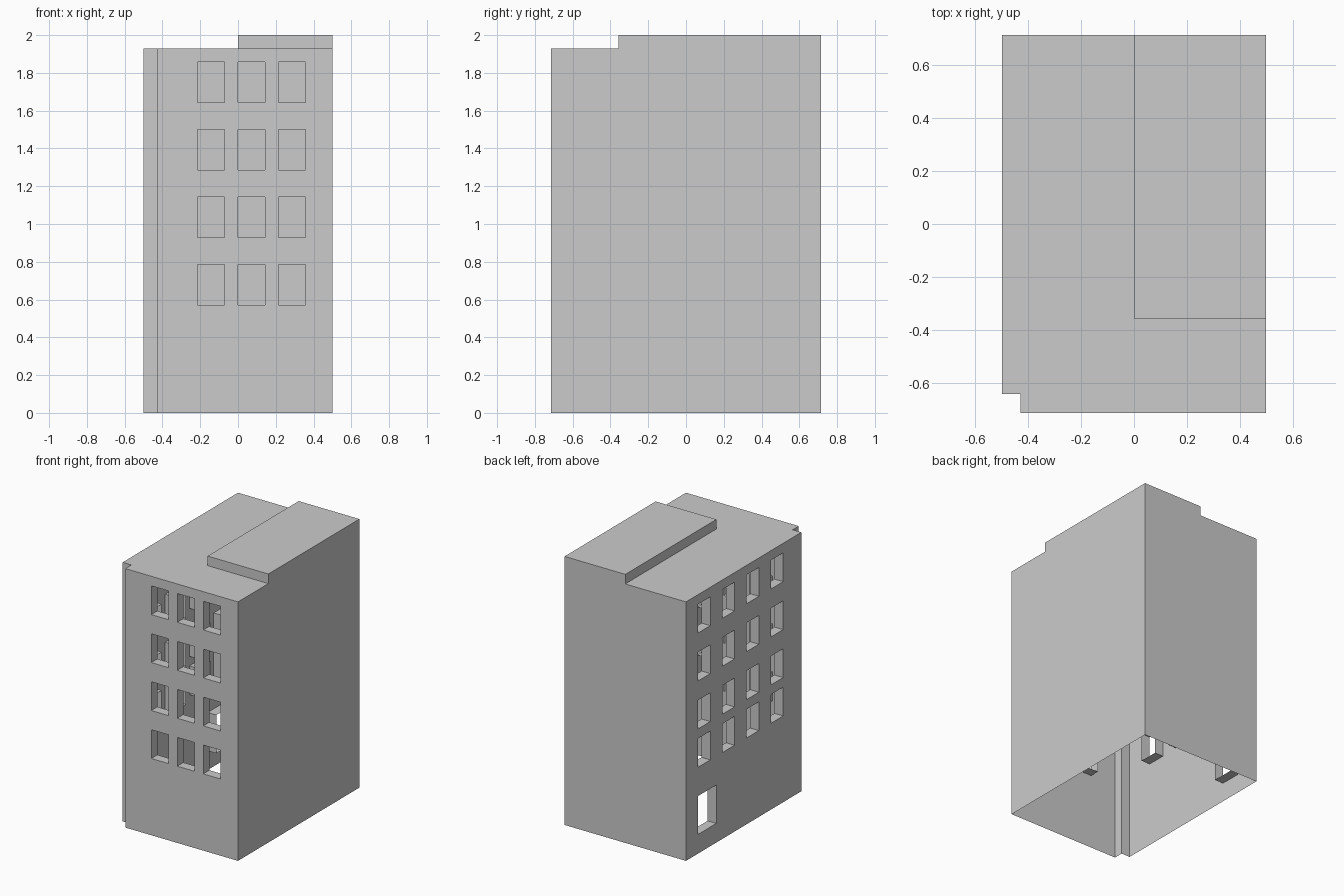
import bpy
import bmesh
from mathutils import Vector

if "Cube" in bpy.data.objects:
    bpy.data.objects.remove(bpy.data.objects["Cube"])

U = 1 / 14          # building module: 14 wide, 20 deep, 28 high
ROOF, TOP = 27, 28
Z = Vector((0, 0, 1))


def make_object(name, polygons):
    """Mesh from polygons given in module units."""
    bm = bmesh.new()
    for poly in polygons:
        bm.faces.new([bm.verts.new(Vector(p) * U) for p in poly])
    bmesh.ops.remove_doubles(bm, verts=bm.verts, dist=1e-5)
    mesh = bpy.data.meshes.new(name)
    bm.to_mesh(mesh)
    bm.free()
    obj = bpy.data.objects.new(name, mesh)
    bpy.context.collection.objects.link(obj)
    return obj


def window_wall(name, start, along, length, openings, depth=1):
    """Flat wall with rectangular openings (u0, u1, v0, v1) and reveals."""
    start, along = Vector(start), Vector(along)
    inward = Z.cross(along)

    def point(u, v, d=0):
        return start + along * u + Z * v + inward * d

    us = sorted({0, length, *[c for o in openings for c in o[:2]]})
    vs = sorted({0, ROOF, *[c for o in openings for c in o[2:]]})
    polys = []
    for u0, u1 in zip(us, us[1:]):
        for v0, v1 in zip(vs, vs[1:]):
            mu, mv = (u0 + u1) / 2, (v0 + v1) / 2
            if not any(a < mu < b and c < mv < d for a, b, c, d in openings):
                polys.append([point(u0, v0), point(u1, v0), point(u1, v1), point(u0, v1)])
    for a, b, c, d in openings:
        # reveals follow the wall grid so the edges weld cleanly
        ring = [(u, c) for u in us if a <= u < b] + [(b, v) for v in vs if c <= v < d]
        ring += [(u, d) for u in reversed(us) if a < u <= b]
        ring += [(a, v) for v in reversed(vs) if c < v <= d]
        for p, q in zip(ring, ring[1:] + ring[:1]):
            polys.append([point(*p), point(*q), point(*q, depth), point(*p, depth)])
    return make_object(name, polys)


# front wall: three columns by four rows of windows
front = [(u, u + 2, v, v + 3) for u in (3, 6, 9) for v in (8, 13, 18, 23)]
window_wall("front_wall", (-6, -10, 0), (1, 0, 0), 13, front)

# left wall: four columns by four rows of windows and a doorway
left = [(u, u + 2, v, v + 3) for u in (2, 6, 10, 14) for v in (9, 13, 18, 23)]
left.append((2, 5, 2, 6))
window_wall("left_wall", (-7, 10, 0), (0, -1, 0), 19, left)

# blank right wall, stepped up at the raised roof
make_object("right_wall", [[(7, -10, 0), (7, 10, 0), (7, 10, TOP), (7, -5, TOP),
                            (7, -5, ROOF), (7, -10, ROOF)]])

# blank back wall, stepped the same way
make_object("back_wall", [[(7, 10, 0), (-7, 10, 0), (-7, 10, ROOF), (0, 10, ROOF),
                           (0, 10, TOP), (7, 10, TOP)]])

# full-height notch at the front left corner
notch = [(-7, -9), (-6, -9), (-6, -10)]
make_object("corner_notch", [[(*p, 0), (*q, 0), (*q, ROOF), (*p, ROOF)]
                             for p, q in zip(notch, notch[1:])])

# lower roof wrapping round the raised part
outline = notch + [(7, -10), (7, -5), (0, -5), (0, 10), (-7, 10)]
make_object("lower_roof", [[(x, y, ROOF) for x, y in outline]])

# raised roof with its two exposed sides
make_object("raised_roof", [
    [(0, -5, TOP), (7, -5, TOP), (7, 10, TOP), (0, 10, TOP)],
    [(0, -5, ROOF), (7, -5, ROOF), (7, -5, TOP), (0, -5, TOP)],
    [(0, 10, ROOF), (0, -5, ROOF), (0, -5, TOP), (0, 10, TOP)],
])
